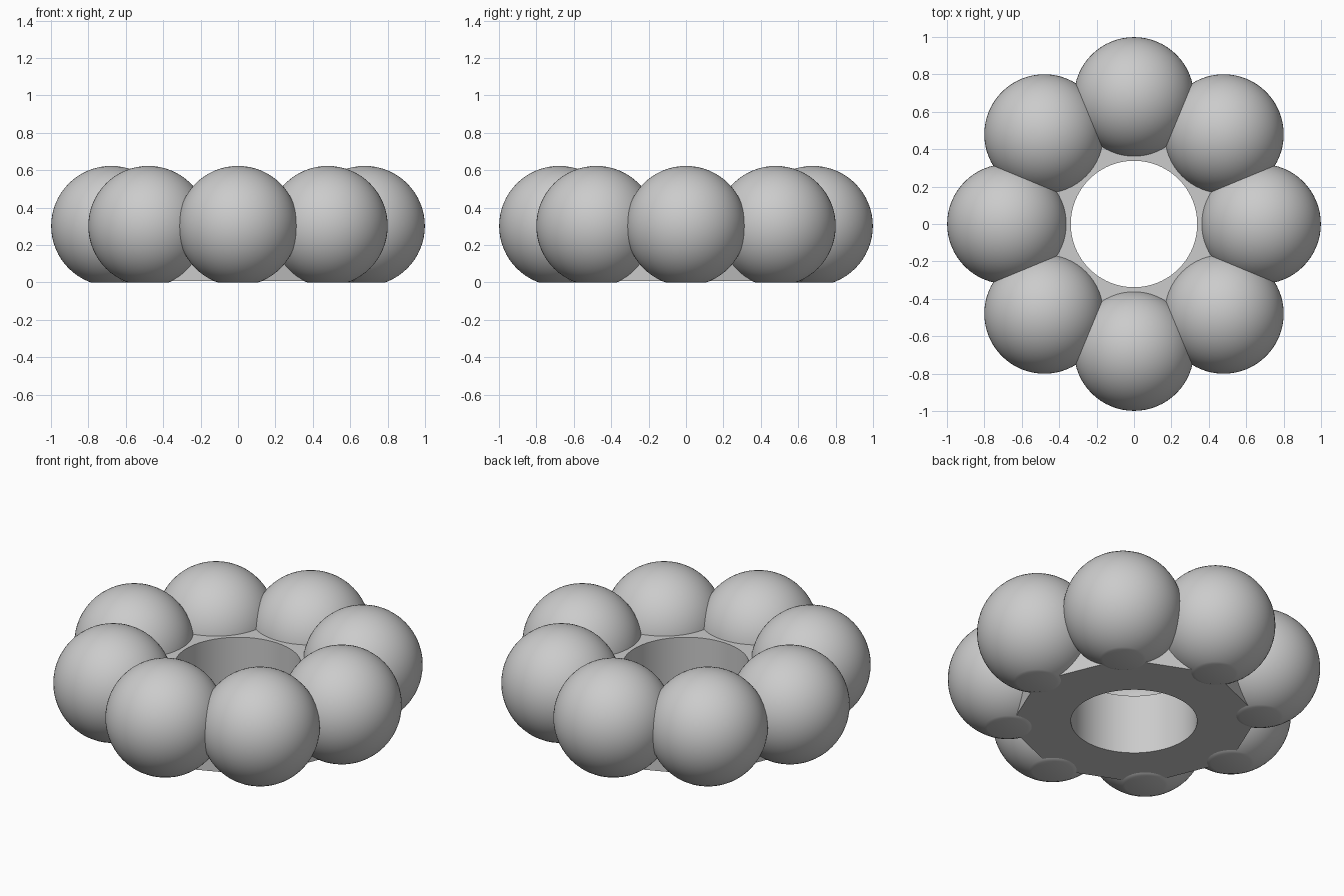
import bpy, bmesh, math
from mathutils import Vector

if "Cube" in bpy.data.objects:
    bpy.data.objects.remove(bpy.data.objects["Cube"])

COUNT = 8
RING, BALL, BALL_Z = 0.678, 0.321, 0.302   # ring radius, ball radius, ball centre height
HUB, HOLE, HUB_LOW, HUB_TOP = 0.67, 0.338, 0.008, 0.36


def make_object(name, bm, mesh=None):
    bmesh.ops.recalc_face_normals(bm, faces=bm.faces)
    mesh = bpy.data.meshes.new(name)
    bm.to_mesh(mesh)
    bm.free()
    obj = bpy.data.objects.new(name, mesh)
    bpy.context.collection.objects.link(obj)
    bpy.ops.object.select_all(action='DESELECT')
    obj.select_set(True)
    bpy.context.view_layer.objects.active = obj
    bpy.ops.object.shade_smooth_by_angle(angle=math.radians(30))
    return obj


# Balls with a small flat foot, sharing one mesh around the ring
bm = bmesh.new()
bmesh.ops.create_uvsphere(bm, u_segments=64, v_segments=32, radius=BALL)
cut = bmesh.ops.bisect_plane(bm, geom=bm.verts[:] + bm.edges[:] + bm.faces[:],
                             plane_co=(0, 0, -BALL_Z), plane_no=(0, 0, -1), clear_outer=True)
bmesh.ops.contextual_create(bm, geom=[g for g in cut['geom_cut'] if isinstance(g, bmesh.types.BMEdge)])
first = make_object("ball_1", bm)
for i in range(COUNT):
    ball = first
    if i:
        ball = first.copy()
        ball.name = f"ball_{i + 1}"
        bpy.context.collection.objects.link(ball)
    a = math.tau * i / COUNT
    ball.location = Vector((RING * math.cos(a), RING * math.sin(a), BALL_Z))

# Octagonal hub with a round hole through it
N = 96
bm = bmesh.new()
rings = []
for radius, z in ((HOLE, HUB_LOW), (HUB, HUB_LOW), (HUB, HUB_TOP), (HOLE, HUB_TOP)):
    ring = []
    for k in range(N):
        a = math.tau * k / N
        r = radius
        if radius == HUB:      # follow the straight octagon sides
            half = math.pi / COUNT
            r = HUB * math.cos(half) / math.cos(a % (2 * half) - half)
        ring.append(bm.verts.new((r * math.cos(a), r * math.sin(a), z)))
    rings.append(ring)
for j in range(4):
    p, q = rings[j], rings[(j + 1) % 4]
    for k in range(N):
        m = (k + 1) % N
        bm.faces.new((p[k], p[m], q[m], q[k]))
make_object("hub", bm)
